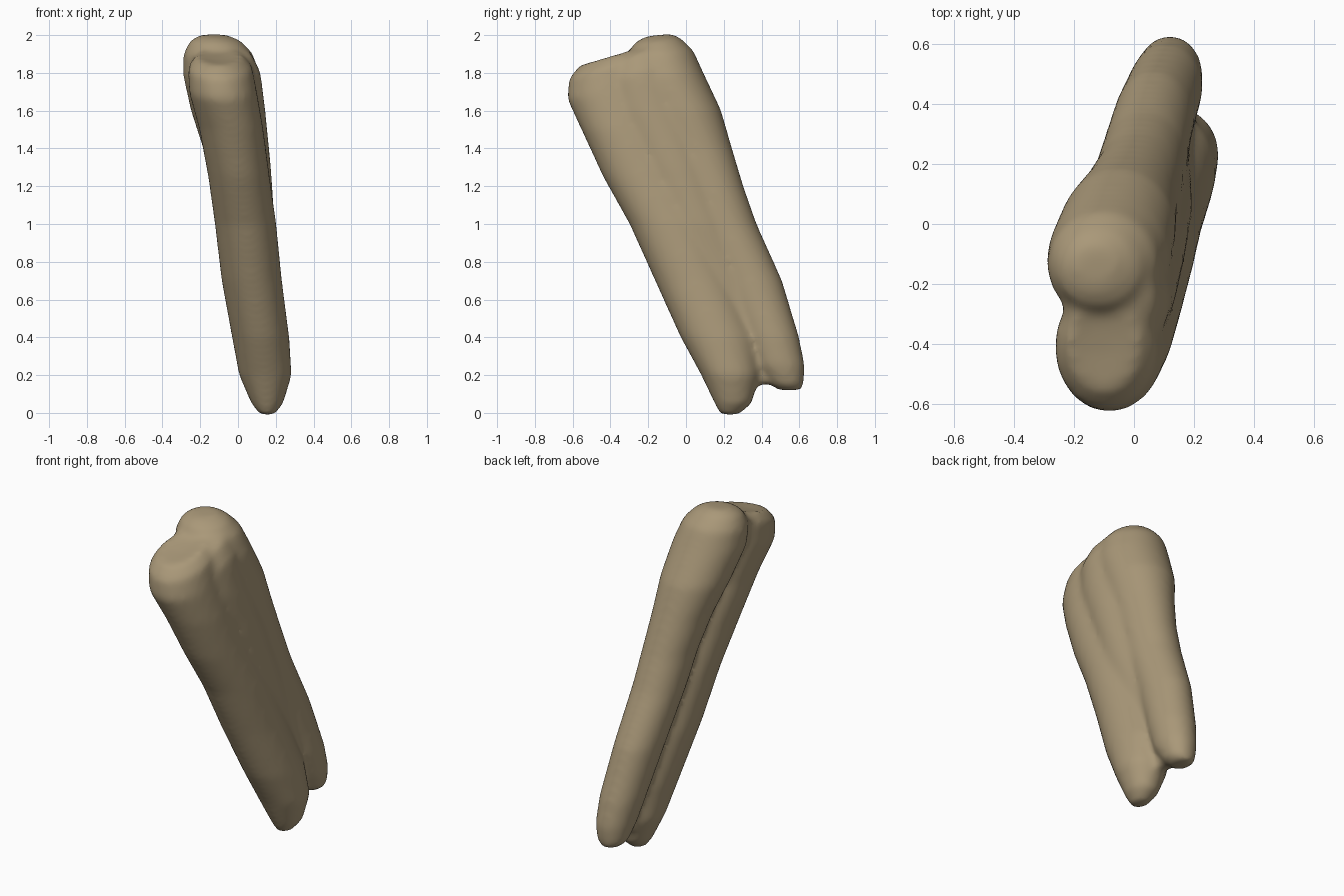
import bpy, bmesh, math

# One flat colour: old ivory
mat = bpy.data.materials.new("tan_ivory")
mat.diffuse_color = (0.40, 0.315, 0.19, 1)

# Each lobe: stacked ellipses (z, centre x, centre y, radius x, radius y)
FRONT_ROOT = [
    (-.01, .155, .23, .04, .05), (0.05, .155, .25, .085, .10),
    (0.20, .145, .235, .14, .155), (0.40, .12, .17, .152, .20),
    (0.70, .073, .045, .16, .21), (1.00, .04, -.085, .163, .215),
    (1.25, .005, -.215, .163, .225), (1.50, -.035, -.335, .17, .22),
    (1.70, -.08, -.41, .18, .22), (1.83, -.095, -.41, .17, .21),
    (1.89, -.10, -.40, .12, .16), (1.885, -.12, -.38, .05, .06)]
BACK_ROOT = [
    (0.12, .12, .55, .05, .06), (0.15, .12, .535, .085, .09),
    (0.25, .12, .50, .11, .13), (0.40, .105, .455, .125, .145),
    (0.70, .065, .345, .135, .165), (1.00, .03, .21, .145, .165),
    (1.20, .01, .135, .15, .17), (1.40, -.02, .06, .165, .185),
    (1.60, -.055, -.02, .195, .205), (1.78, -.085, -.11, .205, .205),
    (1.90, -.105, -.14, .185, .18), (1.97, -.12, -.15, .135, .125),
    (2.00, -.13, -.145, .07, .07)]
BRIDGE = [
    (0.15, .13, .40, .04, .06), (0.40, .115, .32, .07, .12),
    (0.70, .09, .20, .10, .14), (1.00, .07, .06, .125, .17),
    (1.30, .045, -.06, .13, .18), (1.60, .00, -.19, .145, .20),
    (1.80, -.055, -.25, .175, .19), (1.90, -.085, -.26, .155, .15),
    (1.925, -.09, -.26, .10, .10)]


def add_lobe(bm, rows, tilt, sides=28):
    """Closed tube through the ellipses; the crown end slopes up to the back."""
    rings = []
    for z, cx, cy, rx, ry in rows:
        slope = tilt * max(0, min(1, (z - 1.5) / 0.35))
        ring = []
        for i in range(sides):
            a = 2 * math.pi * i / sides
            dy = ry * math.sin(a)
            ring.append(bm.verts.new((cx + rx * math.cos(a), cy + dy, z + slope * dy)))
        rings.append(ring)
    for lo, hi in zip(rings, rings[1:]):
        for i in range(sides):
            j = (i + 1) % sides
            bm.faces.new((lo[i], lo[j], hi[j], hi[i]))
    bm.faces.new(rings[0][::-1])
    bm.faces.new(rings[-1])


# Tooth: two fused roots with a filled web between them
bm = bmesh.new()
add_lobe(bm, FRONT_ROOT, 0.3)
add_lobe(bm, BACK_ROOT, 0.1)
add_lobe(bm, BRIDGE, 0.35)
mesh = bpy.data.meshes.new("tooth")
bm.to_mesh(mesh)
bm.free()
tooth = bpy.data.objects.new("tooth", mesh)
bpy.context.collection.objects.link(tooth)
mesh.materials.append(mat)

# Fuse the lobes into one skin and soften it
fuse = tooth.modifiers.new("fuse", 'REMESH')
fuse.mode = 'VOXEL'
fuse.voxel_size = 0.018
fuse.use_smooth_shade = True
soft = tooth.modifiers.new("soften", 'SMOOTH')
soft.factor = 0.5
soft.iterations = 12
